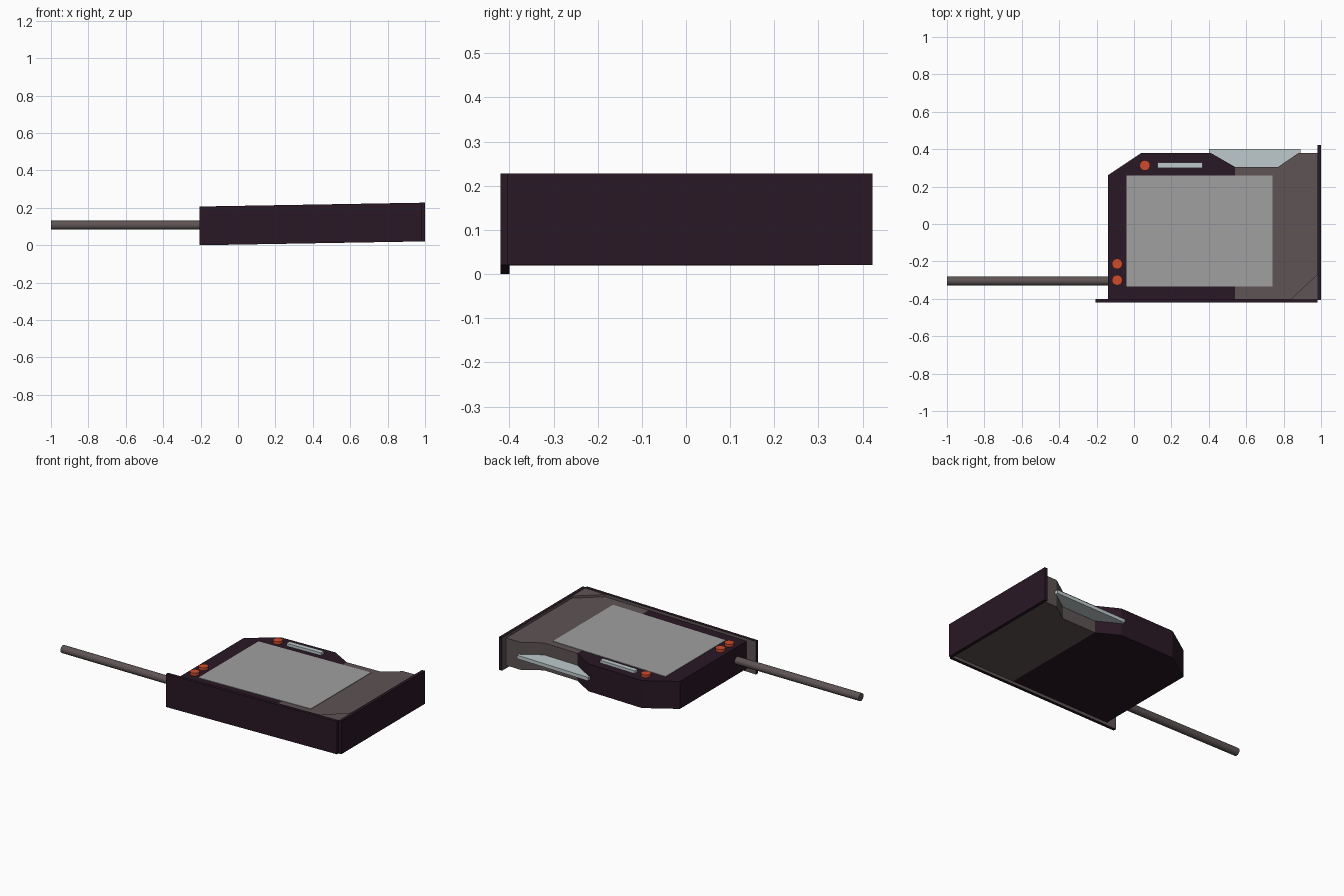
import bpy, bmesh, math
from mathutils import Matrix, Vector

if "Cube" in bpy.data.objects:
    bpy.data.objects.remove(bpy.data.objects["Cube"])

TILT = 0.0172          # the whole device rises gently towards +x


def material(name, rgb):
    m = bpy.data.materials.new(name)
    m.diffuse_color = (*rgb, 1)
    m.use_nodes = True
    m.node_tree.nodes["Principled BSDF"].inputs["Base Color"].default_value = m.diffuse_color
    return m


DARK = material("dark_shell", (0.022, 0.009, 0.018))
BROWN = material("brown_metal", (0.112, 0.087, 0.089))
SCREEN = material("screen_grey", (0.35, 0.35, 0.35))
RED = material("button_red", (0.61, 0.07, 0.026))
PALE = material("pale_glass", (0.51, 0.58, 0.60))


def finish(name, bm, mats, tilt=True):
    if tilt:
        for v in bm.verts:
            v.co.z += (v.co.x + 0.2) * TILT
    bmesh.ops.recalc_face_normals(bm, faces=bm.faces)
    me = bpy.data.meshes.new(name)
    bm.to_mesh(me)
    bm.free()
    for m in mats:
        me.materials.append(m)
    ob = bpy.data.objects.new(name, me)
    bpy.context.collection.objects.link(ob)
    return ob


def prism(name, outline, z0, z1, mat, inner=None):
    """Extrude an xy outline from z0 to z1; faces looking along 'inner' turn brown."""
    bm = bmesh.new()
    base = bm.faces.new([bm.verts.new((x, y, z0)) for x, y in outline])
    ext = bmesh.ops.extrude_face_region(bm, geom=[base])
    for v in ext["geom"]:
        if isinstance(v, bmesh.types.BMVert):
            v.co.z = z1
    mats = [mat]
    if inner:
        mats.append(BROWN)
        bmesh.ops.recalc_face_normals(bm, faces=bm.faces)
        for f in bm.faces:
            f.material_index = int(f.normal.dot(Vector(inner)) > 0.9)
    return finish(name, bm, mats)


def rect(x0, x1, y0, y1):
    return [(x0, y0), (x1, y0), (x1, y1), (x0, y1)]


def cylinder(name, r, length, sides, matrix, mat, tilt=True):
    bm = bmesh.new()
    bmesh.ops.create_cone(bm, cap_ends=True, segments=sides, radius1=r,
                          radius2=r, depth=length, matrix=matrix)
    ob = finish(name, bm, [mat], tilt)
    for p in ob.data.polygons:
        p.use_smooth = len(p.vertices) == 4
    for e in ob.data.edges:      # keep the cap rims crisp
        a, b = (ob.data.vertices[i].co for i in e.vertices)
        e.use_edge_sharp = (a - b).length < length * 0.9 and (a - b).length < r
    return ob


# main body: dark half and brown half
LOW, TOP = 0.018, 0.190
prism("dark_body", [(-0.14, -0.40), (0.54, -0.40), (0.54, 0.305), (0.41, 0.38),
                    (0.04, 0.38), (-0.14, 0.26)], LOW, TOP, DARK)
prism("brown_body", [(0.54, -0.40), (0.98, -0.40), (0.98, 0.38), (0.88, 0.38),
                     (0.77, 0.305), (0.54, 0.305)], LOW, TOP, BROWN)

# guard plates, dark outside and brown inside
prism("front_plate", rect(-0.205, 0.98, -0.42, -0.40), 0, 0.207, DARK, (0, 1, 0))
prism("side_plate", rect(0.98, 1.0, -0.405, 0.422), 0, 0.207, DARK, (-1, 0, 0))
prism("corner_gusset", [(0.84, -0.40), (0.98, -0.40), (0.98, -0.27)], TOP - 0.01, 0.204, BROWN)

# screen, indicator bar and the slab in the rear notch
prism("screen", rect(-0.04, 0.74, -0.335, 0.26), TOP - 0.01, TOP + 0.003, SCREEN)
prism("indicator_bar", rect(0.125, 0.365, 0.30, 0.33), TOP - 0.01, TOP + 0.017, PALE)
prism("notch_slab", rect(0.40, 0.89, 0.29, 0.40), 0.093, 0.115, PALE)

# buttons
for i, (x, y) in enumerate([(-0.09, -0.213), (-0.09, -0.30), (0.058, 0.313)]):
    cylinder(f"button_{i + 1}", 0.028, 0.03, 24,
             Matrix.Translation((x, y, TOP + 0.002)), RED)

# long rod, level
cylinder("rod", 0.024, 0.90, 16,
         Matrix.Translation((-0.55, -0.305, 0.107)) @ Matrix.Rotation(math.pi / 2, 4, 'Y'),
         BROWN, tilt=False)
